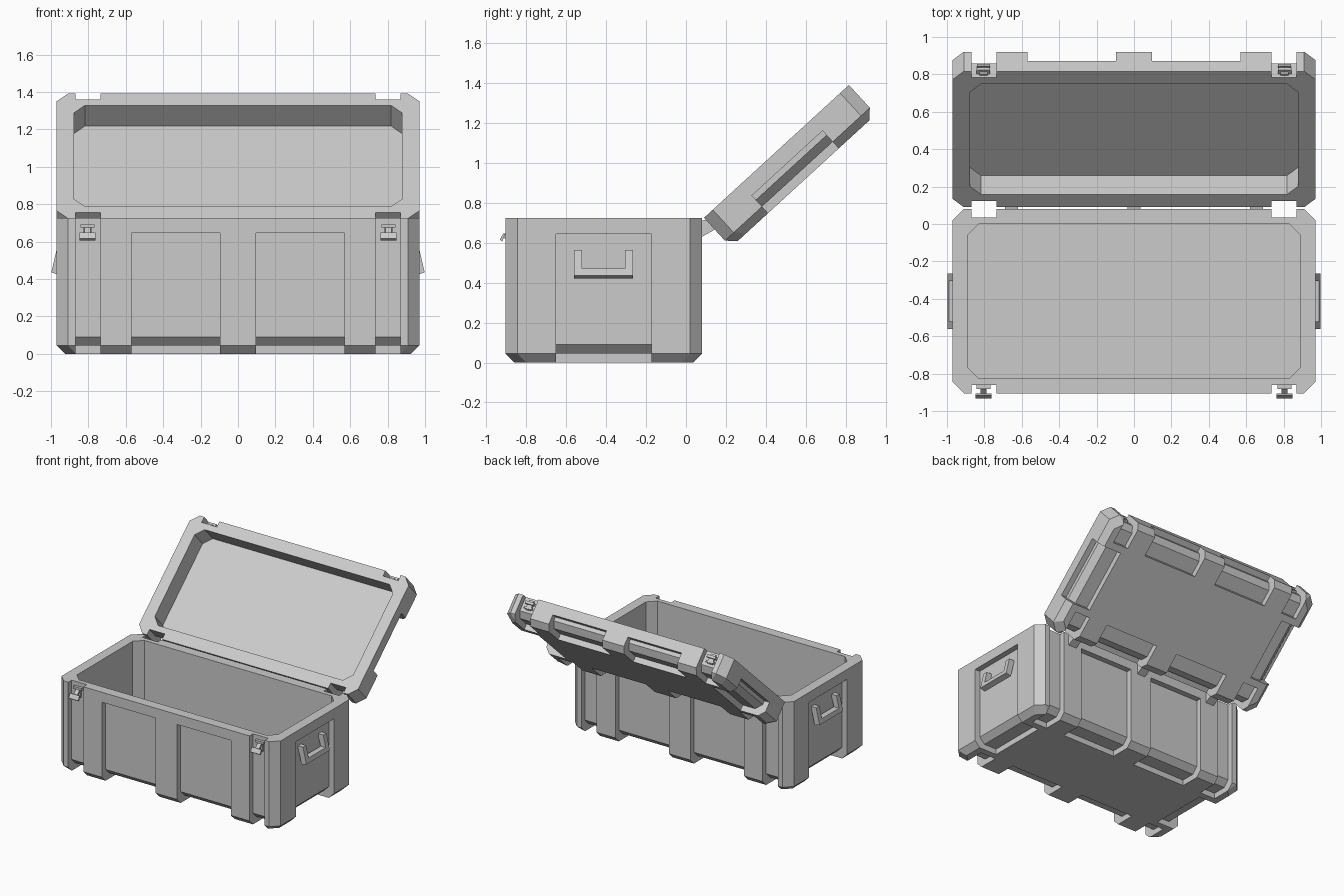
import bpy, bmesh, math
from mathutils import Matrix, Vector

cube = bpy.data.objects.get("Cube")
if cube:
    bpy.data.objects.remove(cube, do_unlink=True)

grey = bpy.data.materials.new("light grey")
grey.use_nodes = True
grey.diffuse_color = (0.6, 0.6, 0.6, 1)
grey.node_tree.nodes["Principled BSDF"].inputs["Base Color"].default_value = (0.6, 0.6, 0.6, 1)

HX, HY = 0.97, 0.4925          # half width and half depth of both shells
CORNER, DEPTH, WRAP = 0.06, 0.045, 0.2
BODY_H, LID_H = 0.725, 0.2
TILT = math.radians(42.5)


def finish(name, bm, matrix=Matrix()):
    bmesh.ops.recalc_face_normals(bm, faces=bm.faces)
    mesh = bpy.data.meshes.new(name)
    bm.to_mesh(mesh)
    bm.free()
    obj = bpy.data.objects.new(name, mesh)
    obj.matrix_world = matrix
    mesh.materials.append(grey)
    bpy.context.collection.objects.link(obj)
    return obj


def loft(bm, rings):
    """Skin a stack of equal-length rings and cap both ends."""
    loops = [[bm.verts.new(p) for p in ring] for ring in rings]
    n = len(loops[0])
    for a, b in zip(loops, loops[1:]):
        for i in range(n):
            bm.faces.new((a[i], a[(i + 1) % n], b[(i + 1) % n], b[i]))
    bm.faces.new(loops[0])
    bm.faces.new(loops[-1])


def octagon(hx, hy, c, z):
    quarter = [(hx, hy - c), (hx - c, hy)]
    pts = []
    for sx, sy in ((1, 1), (-1, 1), (-1, -1), (1, -1)):
        q = [(sx * x, sy * y, z) for x, y in quarter]
        pts += q if sx * sy > 0 else q[::-1]
    return pts


def prism(bm, profile, x0, x1, matrix=Matrix()):
    """Extrude a (y, z) profile between two x positions."""
    loft(bm, [[matrix @ Vector((x, y, z)) for y, z in profile] for x in (x0, x1)])


def slot(bm, x0, x1, half, top, turn):
    """Recess down a wall that wraps under the bottom edge."""
    w = -half
    profile = [(w - 0.1, top), (w + DEPTH, top), (w + DEPTH, 2 * DEPTH),
               (w + 2 * DEPTH, DEPTH), (w + WRAP, DEPTH), (w + WRAP, -0.1), (w - 0.1, -0.1)]
    prism(bm, profile, x0, x1, Matrix.Rotation(turn, 4, "Z"))


def shell(name, height, wall, floor, matrix):
    bm = bmesh.new()
    loft(bm, [octagon(HX - DEPTH, HY - DEPTH, CORNER, 0),
              octagon(HX, HY, CORNER, DEPTH), octagon(HX, HY, CORNER, height)])
    obj = finish(name, bm, matrix)

    # Cavity, latch slots and wall panels
    bm = bmesh.new()
    loft(bm, [octagon(HX - wall, HY - wall, CORNER, z) for z in (floor, height + 0.1)])
    for turn in (0, math.pi):
        for s in (-1, 1):
            slot(bm, s * 0.735, s * 0.87, HY, height + 0.1, turn)
            slot(bm, s * 0.095, s * 0.57, HY, height - 0.08, turn)
        slot(bm, -0.24, 0.24, HX, height - 0.08, turn + math.pi / 2)
    cutter = finish(name + "_cutter", bm, matrix)
    cutter.hide_render = True
    mod = obj.modifiers.new("recesses", "BOOLEAN")
    mod.operation, mod.solver, mod.object = "DIFFERENCE", "EXACT", cutter
    bpy.context.view_layer.objects.active = obj
    bpy.ops.object.modifier_apply(modifier=mod.name)
    bpy.data.objects.remove(cutter, do_unlink=True)
    return obj


# Body and open lid
body_m = Matrix.Translation((0, -0.4125, 0))
lid_m = (Matrix.Translation((0, 0.09, BODY_H)) @ Matrix.Rotation(TILT, 4, "X")
         @ Matrix.Translation((0, HY, -LID_H)))
shell("body", BODY_H, 0.08, 0.06, body_m)
shell("lid", LID_H, 0.092, 0.05, lid_m)

# Carrying handles: slanted U shapes on the end panels
for side, turn in (("left", math.pi / 2), ("right", -math.pi / 2)):
    bm = bmesh.new()
    arm = [(-0.92, 0.565), (-0.968, 0.565), (-0.998, 0.435), (-0.955, 0.422)]
    bar = [(-0.944, 0.47), (-0.99, 0.47), (-0.998, 0.435), (-0.955, 0.422)]
    for s in (-1, 1):
        prism(bm, arm, s * 0.108, s * 0.148)
    prism(bm, bar, -0.108, 0.108)
    finish(side + "_handle", bm, body_m @ Matrix.Rotation(turn, 4, "Z"))

# Latches on the body and matching catches on the lid
wall_y = -HY + DEPTH
for side, x in (("left", 0.805), ("right", -0.805)):
    bm = bmesh.new()
    plate = [(wall_y + 0.01, 0.61), (wall_y - 0.012, 0.61),
             (wall_y - 0.012, 0.685), (wall_y + 0.01, 0.685)]
    prism(bm, plate, x - 0.022, x + 0.022)
    hook = [(wall_y, 0.675), (wall_y - 0.022, 0.675), (wall_y - 0.022, 0.692), (wall_y, 0.692)]
    prism(bm, hook, x - 0.038, x + 0.038)
    stem = [(wall_y, 0.675), (wall_y - 0.015, 0.675), (wall_y - 0.06, 0.632), (wall_y - 0.045, 0.62)]
    prism(bm, stem, x - 0.016, x + 0.016)
    flap = [(wall_y - 0.045, 0.645), (wall_y - 0.055, 0.648),
            (wall_y - 0.073, 0.616), (wall_y - 0.06, 0.606)]
    prism(bm, flap, x - 0.042, x + 0.042)
    finish(side + "_latch", bm, body_m)

    bm = bmesh.new()
    for z0, z1, half, out in ((0.11, 0.185, 0.022, 0.012), (0.15, 0.17, 0.036, 0.028),
                              (0.115, 0.13, 0.034, 0.02)):
        y0, y1 = -wall_y - 0.01, -wall_y + out
        prism(bm, [(y0, z0), (y1, z0), (y1, z1), (y0, z1)], x - half, x + half)
    finish(side + "_catch", bm, lid_m)

# Hinges joining the back of the body to the lid
for name, x in (("left", 0.655), ("middle", 0), ("right", -0.655)):
    bm = bmesh.new()
    prism(bm, [(0.06, 0.63), (0.06, 0.705), (0.1, 0.715), (0.13, 0.725), (0.17, 0.68), (0.08, 0.63)],
          x - 0.036, x + 0.036)
    finish(name + "_hinge", bm)
